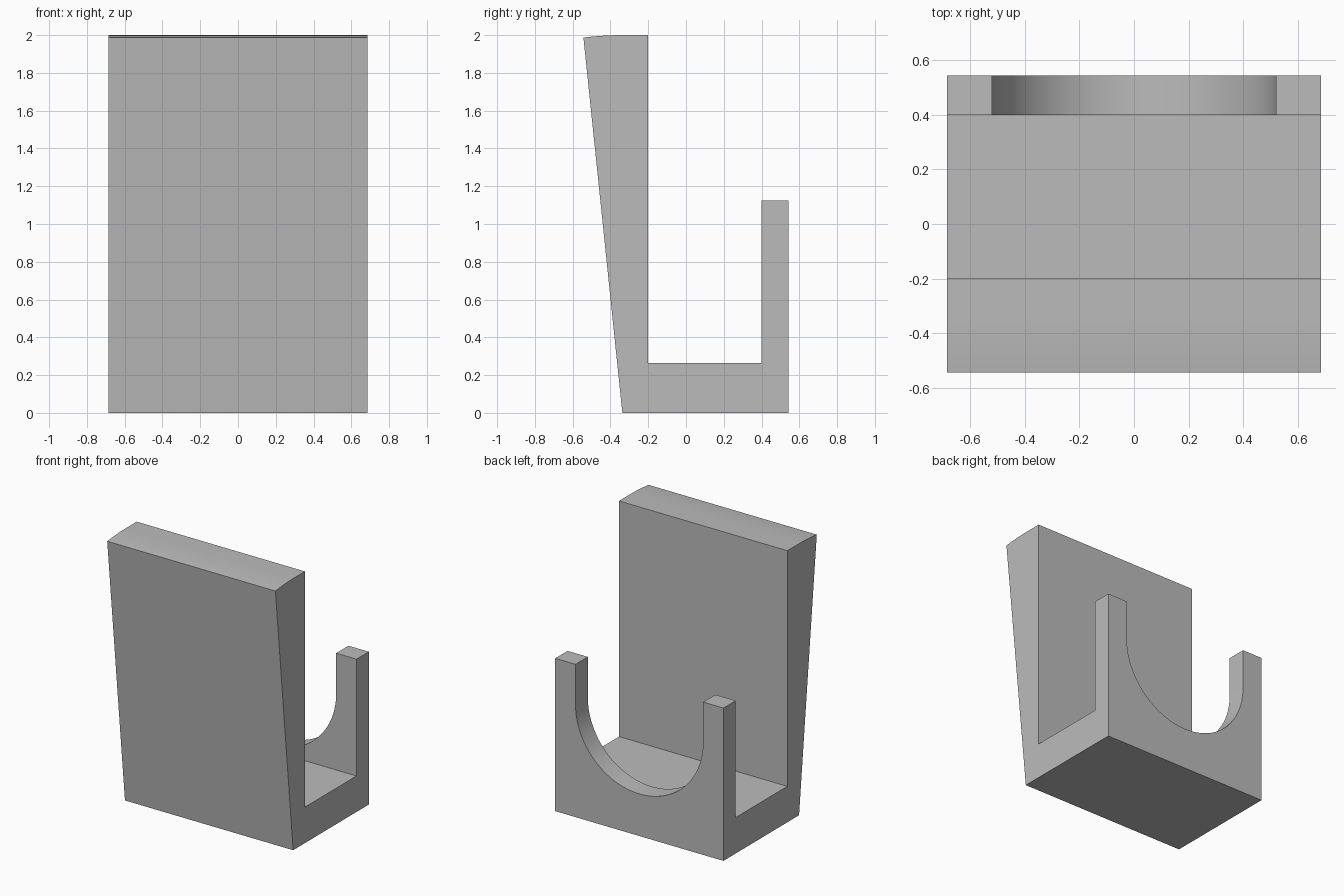
import bpy, bmesh, math

cube = bpy.data.objects.get("Cube")
if cube:
    bpy.data.objects.remove(cube, do_unlink=True)

HALF_W = 0.685
FLOOR, REAR_TOP = 0.265, 1.125
FRONT_IN, REAR_IN, REAR_OUT = -0.2, 0.4, 0.543
CUT_R, CUT_Z = 0.52, 0.83

grey = bpy.data.materials.new("plain grey")
grey.use_nodes = True
colour = (0.5, 0.5, 0.5, 1)
grey.diffuse_color = colour
grey.node_tree.nodes["Principled BSDF"].inputs["Base Color"].default_value = colour


def extrude_profile(name, points, direction):
    """Make a solid by sweeping a closed outline along a direction."""
    bm = bmesh.new()
    face = bm.faces.new([bm.verts.new(p) for p in points])
    swept = bmesh.ops.extrude_face_region(bm, geom=[face])["geom"]
    verts = [v for v in swept if isinstance(v, bmesh.types.BMVert)]
    bmesh.ops.translate(bm, verts=verts, vec=direction)
    bmesh.ops.recalc_face_normals(bm, faces=bm.faces)
    mesh = bpy.data.meshes.new(name)
    bm.to_mesh(mesh)
    bm.free()
    mesh.materials.append(grey)
    obj = bpy.data.objects.new(name, mesh)
    bpy.context.collection.objects.link(obj)
    return obj


# Side outline: leaning front panel with a softly rounded top, floor, rear wall
rounded_top = []
for i in range(11):
    t = i / 10
    rounded_top.append((-0.33 - 0.213 * t, 2 - 0.013 * t * t))
outline = [(-0.337, 0), (REAR_OUT, 0), (REAR_OUT, REAR_TOP), (REAR_IN, REAR_TOP),
           (REAR_IN, FLOOR), (FRONT_IN, FLOOR), (FRONT_IN, 2)] + rounded_top
holder = extrude_profile("holder_body", [(-HALF_W, y, z) for y, z in outline],
                         (2 * HALF_W, 0, 0))

# U-shaped opening through the rear wall
arc = [(CUT_R * math.cos(a), CUT_Z + CUT_R * math.sin(a))
       for a in (math.pi * (1 + i / 48) for i in range(49))]
u_shape = [(CUT_R, 1.4), (-CUT_R, 1.4)] + arc
cutter = extrude_profile("rear_opening_cutter", [(x, 0.2, z) for x, z in u_shape],
                         (0, 0.6, 0))
cutter.hide_render = True
cutter.hide_viewport = True

cut = holder.modifiers.new("rear_opening", "BOOLEAN")
cut.operation = "DIFFERENCE"
cut.solver = "EXACT"
cut.object = cutter

# Bake the opening, then smooth the curved faces
bpy.context.view_layer.update()
depsgraph = bpy.context.evaluated_depsgraph_get()
baked = bpy.data.meshes.new_from_object(holder.evaluated_get(depsgraph))
holder.modifiers.clear()
holder.data = baked
bpy.data.objects.remove(cutter, do_unlink=True)

bpy.ops.object.select_all(action="DESELECT")
holder.select_set(True)
bpy.context.view_layer.objects.active = holder
bpy.ops.object.shade_smooth_by_angle(angle=math.radians(30))
